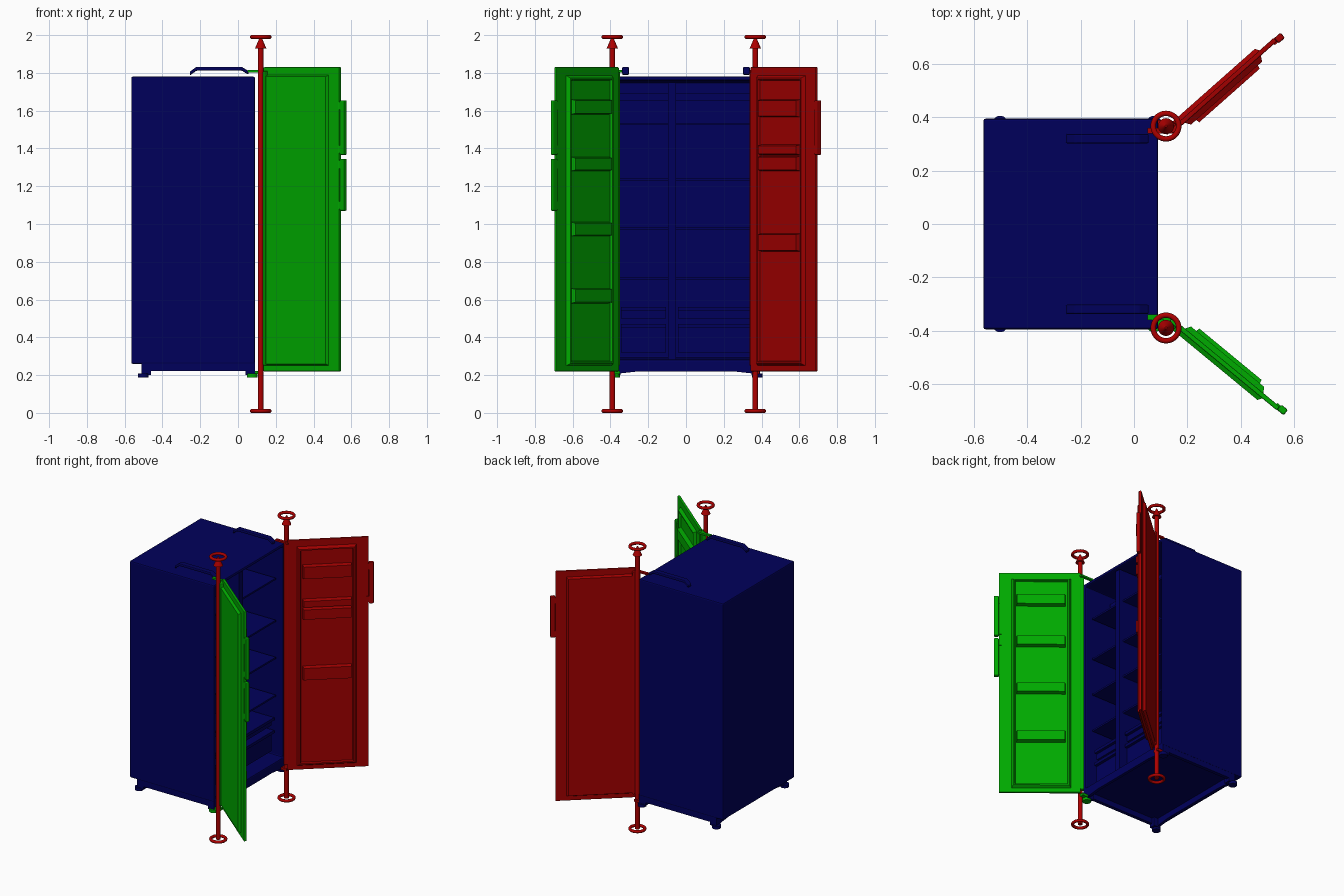
import bpy, bmesh, math
from mathutils import Matrix, Vector

if "Cube" in bpy.data.objects:
    bpy.data.objects.remove(bpy.data.objects["Cube"])


def material(name, rgb):
    m = bpy.data.materials.new(name)
    m.diffuse_color = (*rgb, 1)
    m.use_nodes = True
    m.node_tree.nodes["Principled BSDF"].inputs["Base Color"].default_value = m.diffuse_color
    return m


BLUE = material("cabinet navy", (0, 0, 0.105))
GREEN = material("door green", (0, 0.40, 0))
RED = material("door red", (0.36, 0, 0))
AXIS = material("axis red", (0.42, 0, 0))


def finish(bm, name, mat, matrix=None, bevel=0, smooth=False):
    if matrix:
        bm.transform(matrix)
    bmesh.ops.recalc_face_normals(bm, faces=bm.faces)
    me = bpy.data.meshes.new(name)
    bm.to_mesh(me)
    bm.free()
    me.materials.append(mat)
    ob = bpy.data.objects.new(name, me)
    bpy.context.collection.objects.link(ob)
    if bevel:
        mod = ob.modifiers.new("rounded edges", 'BEVEL')
        mod.width, mod.segments, mod.limit_method = bevel, 2, 'ANGLE'
    if smooth:
        bpy.ops.object.select_all(action='DESELECT')
        bpy.context.view_layer.objects.active = ob
        ob.select_set(True)
        bpy.ops.object.shade_smooth_by_angle(angle=math.radians(40))
    return ob


def add_box(bm, lo, hi, taper_y=0):
    """Box from lo to hi; the face at hi.y is shrunk by taper_y."""
    c = bmesh.ops.create_cube(bm, size=1)["verts"]
    for v in c:
        top = v.co.y > 0
        sx, sz = (1 if v.co.x > 0 else -1), (1 if v.co.z > 0 else -1)
        v.co = Vector([hi[i] if v.co[i] > 0 else lo[i] for i in range(3)])
        if top:
            v.co.x -= sx * taper_y
            v.co.z -= sz * taper_y
    return c


def box(name, lo, hi, mat, matrix=None, taper=0, bevel=0):
    bm = bmesh.new()
    add_box(bm, lo, hi, taper)
    return finish(bm, name, mat, matrix, bevel)


def cylinder(name, x, y, z0, z1, r0, r1, mat, sides=24):
    bm = bmesh.new()
    bmesh.ops.create_cone(bm, cap_ends=True, segments=sides, radius1=r0, radius2=r1,
                          depth=z1 - z0, matrix=Matrix.Translation((x, y, (z0 + z1) / 2)))
    return finish(bm, name, mat, smooth=True)


# Cabinet: shell with the opening pushed in from the +x face
bm = bmesh.new()
add_box(bm, (-0.565, -0.395, 0.26), (0.09, 0.395, 1.78))
bm.faces.ensure_lookup_table()
bm.normal_update()
front = max(bm.faces, key=lambda f: f.calc_center_median().x)
bmesh.ops.inset_region(bm, faces=[front], thickness=0.03)
bmesh.ops.inset_region(bm, faces=[front], thickness=0.012, depth=-0.58)
finish(bm, "cabinet", BLUE, bevel=0.008)

# Base skirt, open underneath, dropping towards the feet
for s in (-1, 1):
    box("side_skirt", (-0.51, s * 0.38 - 0.012, 0.222), (0.09, s * 0.38 + 0.012, 0.27), BLUE)
for x in (-0.51, 0.07):
    box("cross_skirt", (x, -0.385, 0.22), (x + 0.02, 0.385, 0.27), BLUE)
    for s in (-1, 1):
        bm = bmesh.new()
        for v in add_box(bm, (x, 0.25, 0.205), (x + 0.02, 0.385, 0.23)):
            if v.co.y < 0.3 and v.co.z < 0.21:
                v.co.z = 0.22
        finish(bm, "skirt_foot_slope", BLUE, Matrix.Diagonal((1, s, 1, 1)))
for x in (-0.49, 0.06):
    for s in (-1, 1):
        mat = GREEN if x > 0 and s < 0 else BLUE
        box("foot_block", (x - 0.02, s * 0.37 - 0.022, 0.2), (x + 0.03, s * 0.37 + 0.022, 0.26), BLUE)
        cylinder("foot", x - 0.012 if x < 0 else x + 0.015, s * 0.378, 0.187, 0.208, 0.028, 0.028, mat)

# Interior: divider, shelves and drawers
box("divider", (-0.49, -0.095, 0.28), (0.075, -0.053, 1.75), BLUE)
bays = ((-0.355, -0.095), (-0.053, 0.355))
for y0, y1 in bays:
    for z in (1.53, 1.235, 0.975, 0.71):
        box("shelf", (-0.49, y0, z - 0.006), (0.045, y1, z + 0.006), BLUE)
    for z0, z1 in ((0.32, 0.47), (0.50, 0.56)):
        box("drawer", (-0.49, y0 + 0.01, z0), (0.02, y1 - 0.01, z1), BLUE)
        box("drawer_lip", (0.02, y0 + 0.01, z1 - 0.02), (0.04, y1 - 0.01, z1), BLUE)
    box("upper_rail", (-0.49, y0, 1.65), (-0.1, y1, 1.69), BLUE)

# Hinge covers above the roof: bent bars swept in the x-z plane
path = ((-0.255, 1.796), (-0.22, 1.822), (0.02, 1.822), (0.055, 1.8))
for s in (-1, 1):
    bm = bmesh.new()
    rows = []
    for x, z in path:
        rows.append([bm.verts.new((x, s * 0.32 + dy, z + dz))
                     for dy, dz in ((-0.018, -0.01), (0.018, -0.01), (0.018, 0.01), (-0.018, 0.01))])
    for a, b in zip(rows, rows[1:]):
        for i in range(4):
            bm.faces.new((a[i], a[(i + 1) % 4], b[(i + 1) % 4], b[i]))
    bm.faces.new(rows[0])
    bm.faces.new(rows[-1])
    finish(bm, "hinge_cover", BLUE, bevel=0.006)


# Doors: local x along the door, local y towards the inside
def door(prefix, s, hinge_y, angle, mat, bins, handles):
    c, n = math.cos(math.radians(angle)), math.sin(math.radians(angle))
    mtx = Matrix(((c, n, 0, 0.12), (s * n, -s * c, 0, hinge_y), (0, 0, 1, 0), (0, 0, 0, 1)))
    box(prefix + "_slab", (0.0, 0.022, 0.22), (0.52, 0.04, 1.83), mat, mtx, bevel=0.004)
    # hinge-side edge strip
    box(prefix + "_hinge_edge", (-0.022, 0.0, 0.25), (0.03, 0.03, 1.81), mat, mtx, bevel=0.006)
    # raised outer panel
    box(prefix + "_outer_panel", (0.02, -0.024, 0.25), (0.45, -0.006, 1.79), mat,
        mtx @ Matrix.Diagonal((1, -1, 1, 1)), taper=0.01)
    # raised inner liner with recessed centre
    bm = bmesh.new()
    add_box(bm, (0.06, 0.04, 0.25), (0.44, 0.06, 1.785), 0.012)
    bmesh.ops.recalc_face_normals(bm, faces=bm.faces)
    inner = max(bm.faces, key=lambda f: f.calc_center_median().y)
    bmesh.ops.inset_region(bm, faces=[inner], thickness=0.012)
    bmesh.ops.inset_region(bm, faces=[inner], thickness=0.006, depth=-0.014)
    finish(bm, prefix + "_liner", mat, mtx)
    for z0, z1 in bins:
        box(prefix + "_bin", (0.095, 0.045, z0), (0.41, 0.074, z1), mat, mtx, taper=0.006)
    for z0, z1 in handles:
        box(prefix + "_handle", (0.52, 0.024, z0), (0.552, 0.05, z1), mat, mtx, bevel=0.006)
        for z in (z0 + 0.03, z1 - 0.03):
            box(prefix + "_handle_mount", (0.505, 0.024, z - 0.02), (0.53, 0.045, z + 0.02), mat, mtx)
    # hinge brackets joining door and cabinet
    y = s * 0.35
    box(prefix + "_top_bracket", (0.05, y - 0.01, 1.802), (0.15, y + 0.01, 1.814), mat)
    box(prefix + "_bottom_bracket", (0.05, s * 0.37 - 0.02, 0.205), (0.13, s * 0.37 + 0.02, 0.222), mat)


door("left_door", -1, -0.385, 39.5, GREEN,
     ((1.58, 1.66), (1.28, 1.355), (0.935, 1.01), (0.58, 0.66)),
     ((1.07, 1.345), (1.365, 1.655)))
door("right_door", 1, 0.37, 41.5, RED,
     ((1.565, 1.66), (1.365, 1.42), (1.28, 1.36), (0.855, 0.95)),
     ((1.365, 1.655),))

# Hinge axis arrows with a ring at each end
for y in (-0.39, 0.367):
    cylinder("axis_shaft", 0.12, y, 0.01, 1.94, 0.015, 0.015, AXIS)
    cylinder("axis_arrowhead", 0.12, y, 1.93, 1.99, 0.03, 0.004, AXIS)
    for z in (0.01, 1.99):
        bpy.ops.mesh.primitive_torus_add(location=(0.12, y, z), major_radius=0.048,
                                         minor_radius=0.01, major_segments=36, minor_segments=12)
        ring = bpy.context.object
        ring.name = "axis_ring"
        ring.data.materials.append(AXIS)
        bpy.ops.object.shade_smooth_by_angle(angle=math.radians(40))
